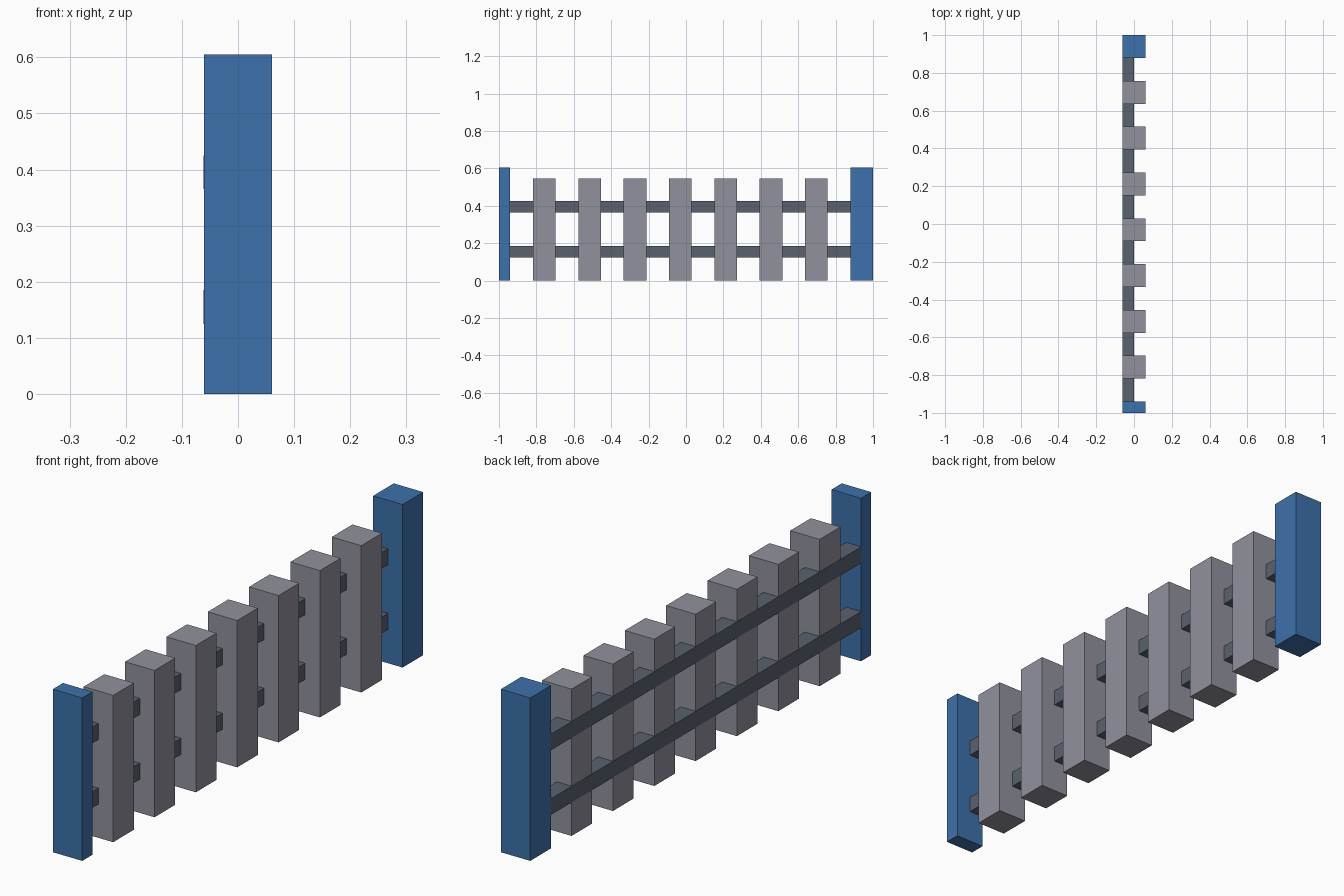
import bpy
import bmesh

cube = bpy.data.objects.get("Cube")
if cube:
    bpy.data.objects.remove(cube, do_unlink=True)


def material(name, rgb):
    mat = bpy.data.materials.new(name)
    mat.use_nodes = True
    color = (*rgb, 1.0)
    mat.diffuse_color = color
    mat.node_tree.nodes["Principled BSDF"].inputs["Base Color"].default_value = color
    return mat


def box(name, low, high, mat):
    """Axis-aligned box between two corners, with its origin at the centre."""
    size = [b - a for a, b in zip(low, high)]
    mesh = bpy.data.meshes.new(name)
    bm = bmesh.new()
    bmesh.ops.create_cube(bm, size=1.0)
    bmesh.ops.scale(bm, vec=size, verts=bm.verts)
    bm.to_mesh(mesh)
    bm.free()
    mesh.materials.append(mat)
    obj = bpy.data.objects.new(name, mesh)
    obj.location = [(a + b) / 2 for a, b in zip(low, high)]
    bpy.context.collection.objects.link(obj)
    return obj


blue = material("post blue", (0.048, 0.165, 0.410))
grey = material("picket grey", (0.283, 0.283, 0.337))
dark = material("rail dark grey", (0.102, 0.122, 0.156))

HALF = 0.0605      # half the fence thickness
POST_H = 0.605
PICKET_H = 0.545

# End posts: a half-depth one at the front, a full one at the back
box("front_post", (-HALF, -1.0, 0), (HALF, -0.94, POST_H), blue)
box("back_post", (-HALF, 0.879, 0), (HALF, 1.0, POST_H), blue)

# Evenly spaced pickets
for i in range(7):
    y = -0.758 + i * 0.2425
    box(f"picket_{i + 1}", (-HALF, y - HALF, 0), (HALF, y + HALF, PICKET_H), grey)

# Rails let into the right side of the pickets, a hair proud of them
for name, z in (("lower_rail", 0.155), ("upper_rail", 0.395)):
    box(name, (-HALF - 0.001, -0.94, z - 0.03), (0.0, 0.879, z + 0.03), dark)
